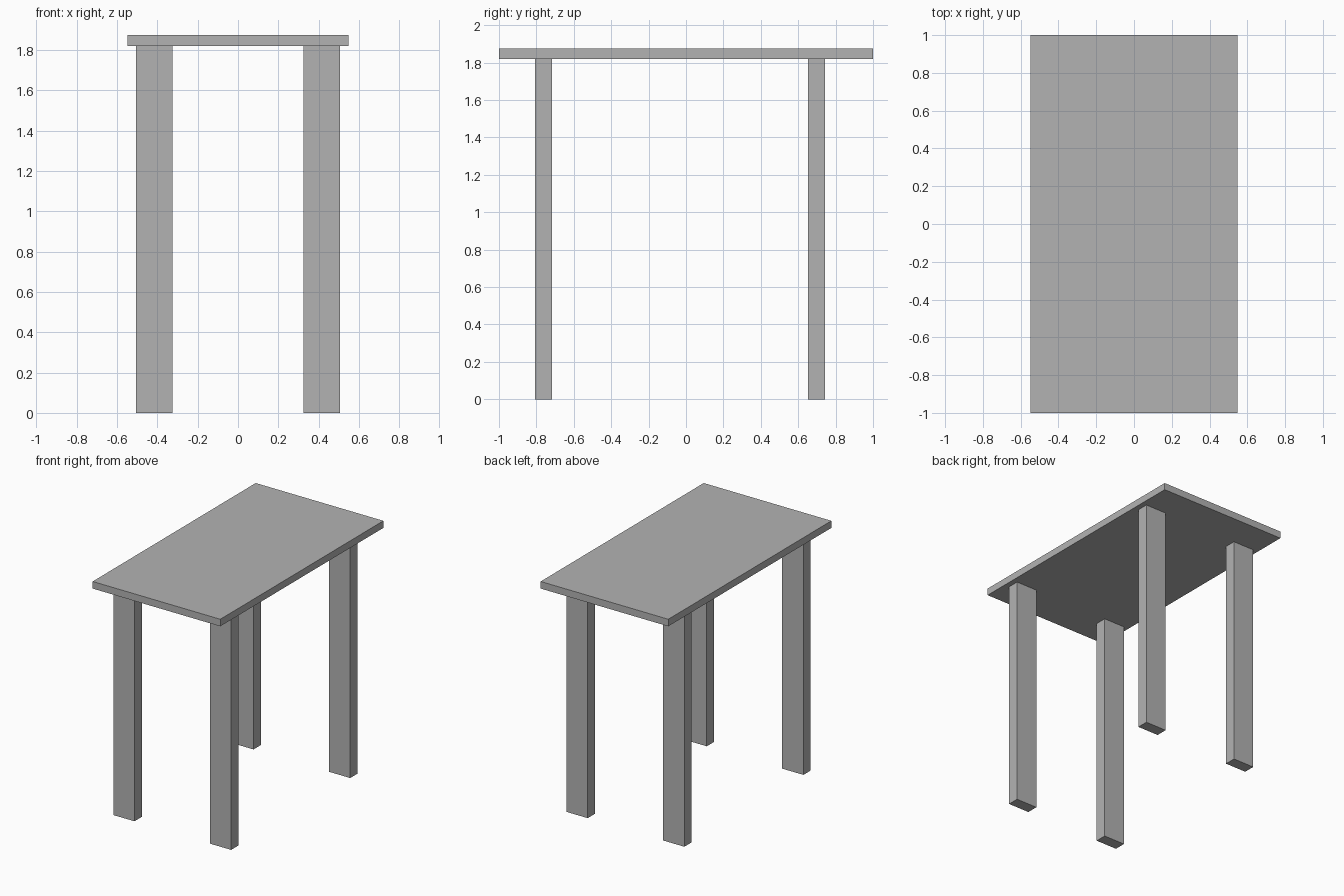
import bpy

cube = bpy.data.objects.get("Cube")
if cube:
    bpy.data.objects.remove(cube, do_unlink=True)

# Single plain grey material
grey = bpy.data.materials.new("plain_grey")
grey.use_nodes = True
colour = (0.45, 0.45, 0.45, 1.0)
grey.diffuse_color = colour
grey.node_tree.nodes["Principled BSDF"].inputs["Base Color"].default_value = colour


def box(name, centre, size):
    """Add a flat-faced box with real dimensions baked into the mesh."""
    bpy.ops.mesh.primitive_cube_add(size=1, location=centre)
    obj = bpy.context.object
    obj.name = name
    obj.scale = size
    bpy.ops.object.transform_apply(location=False, rotation=False, scale=True)
    obj.data.materials.append(grey)
    return obj


TOP_Z = 1.875
LEG_HEIGHT = 1.82
LEG_X = 0.415
LEG_SIZE = (0.182, 0.09, LEG_HEIGHT)

# Table top slab
box("table_top", (0, 0, (TOP_Z + LEG_HEIGHT) / 2), (1.096, 2.0, TOP_Z - LEG_HEIGHT))

# Four legs, the back pair set slightly further in than the front pair
for end, y in (("front", -0.762), ("back", 0.698)):
    for side, sign in (("left", 1), ("right", -1)):
        box(f"{end}_{side}_leg", (sign * LEG_X, y, LEG_HEIGHT / 2), LEG_SIZE)
